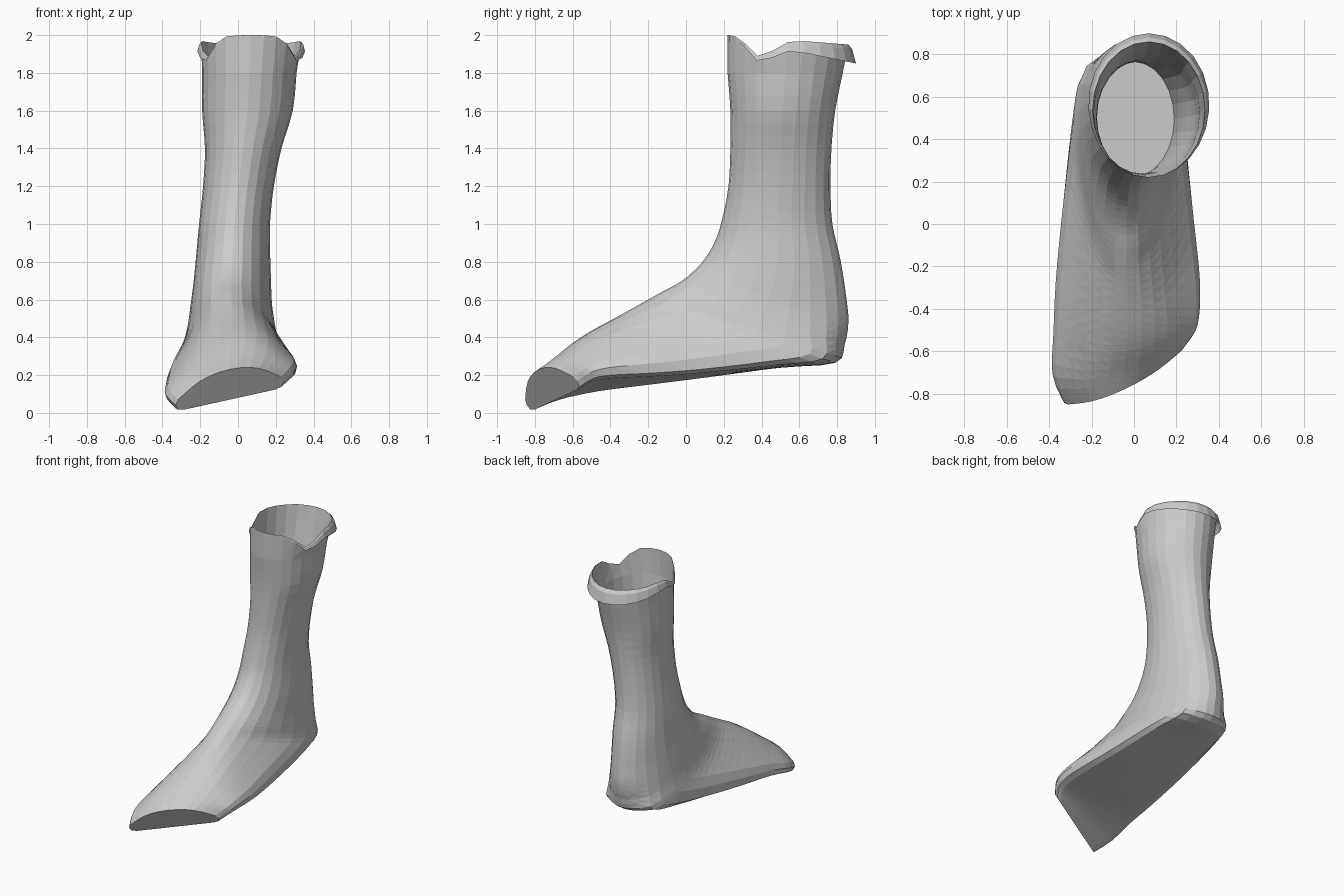
import bpy, bmesh, math

old = bpy.data.objects.get("Cube")
if old:
    bpy.data.objects.remove(old, do_unlink=True)

grey = bpy.data.materials.new("plain_grey")
grey.use_nodes = True
grey.diffuse_color = (0.6, 0.6, 0.6, 1)
grey.node_tree.nodes["Principled BSDF"].inputs["Base Color"].default_value = (0.6, 0.6, 0.6, 1)

HALF = 12    # points from front to back on one side
STEPS = 3    # rings per section

# Half outline of the foot section: (distance down, width)
FOOT = [(0, 0), (.02, .2), (.08, .38), (.18, .55), (.32, .7), (.48, .84), (.62, .95),
        (.78, 1), (.95, .97), (1, .85), (1, .55), (1, .25), (1, 0)]

# front y, front z, back y, back z, left x, right x, foot shape, tilt, yaw
SECTIONS = [
    (.22, 1.8, .83, 1.8, -.19, .31, 0, 0, 0),
    (.235, 1.6, .79, 1.6, -.19, .29, 0, 0, 0),
    (.235, 1.4, .77, 1.4, -.175, .23, 0, 0, 0),
    (.225, 1.2, .765, 1.2, -.185, .19, 0, 0, 0),
    (.19, 1.02, .775, 1, -.205, .17, 0, 0, 0),
    (.15, .9, .82, .8, -.22, .17, 0, 0, 0),
    (.08, .79, .85, .6, -.235, .175, 0, 0, 0),
    (-.02, .7, .86, .48, -.25, .18, .1, 0, 0),
    (-.12, .645, .84, .36, -.265, .195, .3, 0, 0),
    (-.2, .6, .79, .265, -.285, .215, .55, 0, 0),
    (-.28, .555, .5, .24, -.31, .25, .85, .03, 0),
    (-.38, .5, .1, .2, -.345, .285, 1, .05, 0),
    (-.5, .435, -.2, .17, -.37, .31, 1, .08, .05),
    (-.6, .37, -.42, .15, -.38, .31, 1, .12, .15),
    (-.7, .29, -.58, .12, -.385, .29, 1, .17, .3),
    (-.78, .23, -.69, .07, -.33, .24, 1, .22, .47),
]


def spline(a, b, c, d, t):
    return .5 * (2 * b + (c - a) * t + (2 * a - 5 * b + 4 * c - d) * t * t
                 + (3 * b - a - 3 * c + d) * t ** 3)


def ring(s):
    fy, fz, by, bz, xl, xr, foot, tilt, yaw = s
    cx, w = (xl + xr) / 2, (xr - xl) / 2
    pts = []
    for i in range(2 * HALF):
        k, side = (i, 1) if i <= HALF else (2 * HALF - i, -1)
        a = math.pi * k / HALF
        down = (1 - math.cos(a)) / 2 * (1 - foot) + FOOT[k][0] * foot
        dx = side * w * (math.sin(a) * (1 - foot) + FOOT[k][1] * foot)
        pts.append((cx + dx, fy + (by - fy) * down + yaw * dx,
                    fz + (bz - fz) * down + tilt * dx))
    return pts


def crest_height(a):
    # High front, a dip on each side, rounded lobes behind
    back = (1 - math.cos(a)) / 2
    return 2 - .05 * back - .1 * math.exp(-((a - 1.1) / .32) ** 2)


def rim_ring(fold):
    pts = []
    for i in range(2 * HALF):
        a = 2 * math.pi * i / (2 * HALF)
        b = min(a, 2 * math.pi - a)
        k = (1 - math.cos(b)) / 2
        out = .04 * k * fold
        pts.append((.07 + (.265 + out) * math.sin(a),
                    .54 - (.32 + out) * math.cos(a),
                    crest_height(b) - .1 * k * fold * fold))
    return pts


def make_object(name, rings, cap):
    bm = bmesh.new()
    loops = [[bm.verts.new(p) for p in r] for r in rings]
    n = 2 * HALF
    for up, low in zip(loops, loops[1:]):
        for i in range(n):
            j = (i + 1) % n
            bm.faces.new((up[i], low[i], low[j], up[j]))
    if cap:
        bm.faces.new(loops[-1])
    bmesh.ops.triangulate(bm, faces=[f for f in bm.faces if len(f.verts) == 4])
    bmesh.ops.recalc_face_normals(bm, faces=bm.faces)
    mesh = bpy.data.meshes.new(name)
    bm.to_mesh(mesh)
    bm.free()
    mesh.materials.append(grey)
    obj = bpy.data.objects.new(name, mesh)
    bpy.context.collection.objects.link(obj)
    return obj


# Boot: folded rim, leg, ankle and foot in one skin
rings = [rim_ring(1), rim_ring(.5), rim_ring(0)]
last = len(SECTIONS) - 1
for i in range(last):
    near = [SECTIONS[max(0, min(last, i + k))] for k in (-1, 0, 1, 2)]
    for step in range(STEPS):
        rings.append(ring([spline(*v, step / STEPS) for v in zip(*near)]))
rings.append(ring(SECTIONS[last]))
make_object("boot", rings, True)

# Flat floor inside the leg
bm = bmesh.new()
bm.faces.new([bm.verts.new(p) for p in ring(SECTIONS[3])])
bmesh.ops.recalc_face_normals(bm, faces=bm.faces)
for f in bm.faces:
    if f.normal.z < 0:
        f.normal_flip()
mesh = bpy.data.meshes.new("inner_floor")
bm.to_mesh(mesh)
bm.free()
mesh.materials.append(grey)
bpy.context.collection.objects.link(bpy.data.objects.new("inner_floor", mesh))
